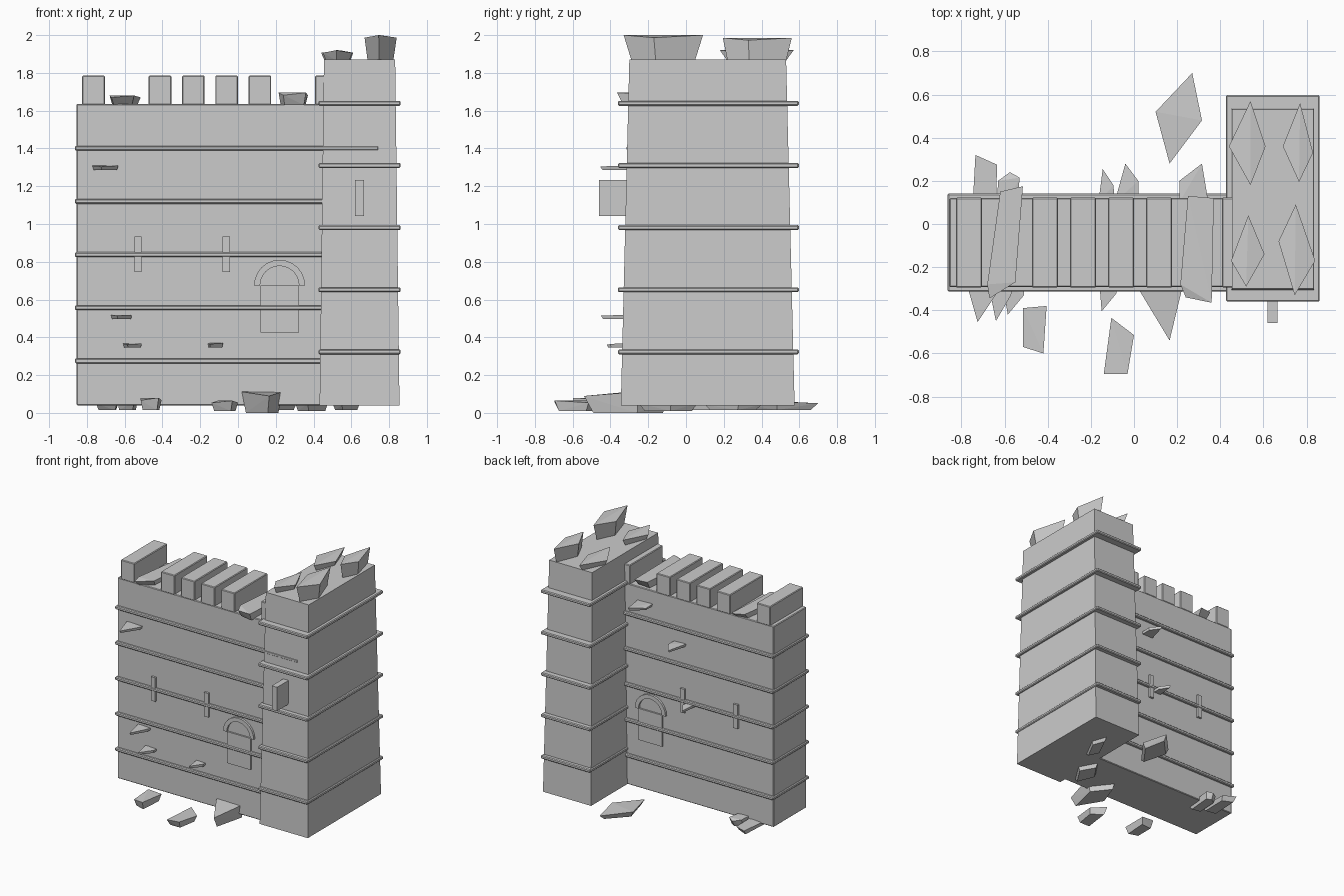
import bpy, bmesh, math
from mathutils import Vector

stone = bpy.data.materials.new("grey_stone")
stone.diffuse_color = (0.6, 0.6, 0.6, 1)


def finish(name, bm, bevel=0):
    bmesh.ops.recalc_face_normals(bm, faces=bm.faces)
    me = bpy.data.meshes.new(name)
    bm.to_mesh(me)
    bm.free()
    me.materials.append(stone)
    ob = bpy.data.objects.new(name, me)
    bpy.context.collection.objects.link(ob)
    if bevel:
        mod = ob.modifiers.new("bevel", 'BEVEL')
        mod.width, mod.segments = bevel, 1
    return ob


def box(name, x, y, z, bevel=0, inset=(0, 0)):
    """Box from ranges; inset narrows the top on each side."""
    bm = bmesh.new()
    bmesh.ops.create_cube(bm, size=1)
    for v in bm.verts:
        top = v.co.z > 0
        ix, iy = inset if top else (0, 0)
        v.co = (x[1] - ix if v.co.x > 0 else x[0] + ix,
                y[1] - iy if v.co.y > 0 else y[0] + iy,
                z[1] if top else z[0])
    return finish(name, bm, bevel)


def rock(name, outline, z0, z1, shrink=0.75, tilt=0.0):
    """Angular chunk: hull of a top outline and a smaller bottom outline."""
    bm = bmesh.new()
    pts = [Vector((px, py, 0)) for px, py in outline]
    mid = sum(pts, Vector()) / len(pts)
    for i, p in enumerate(pts):
        drop = tilt * (z1 - z0) * (i % 2)
        bm.verts.new((p.x, p.y, z1 - drop))
        q = mid + (p - mid) * shrink
        bm.verts.new((q.x, q.y, z0))
    bmesh.ops.convex_hull(bm, input=bm.verts)
    bmesh.ops.dissolve_limit(bm, angle_limit=0.02, verts=bm.verts, edges=bm.edges)
    return finish(name, bm)


# curtain wall, its string courses and battlements
box("wall", (-0.855, 0.735), (-0.293, 0.12), (0.04, 1.635), 0.005)
for i in range(5):
    z = 0.275 + 0.2815 * i
    box(f"wall_band_{i}", (-0.864, 0.745), (-0.314, 0.141), (z - 0.013, z + 0.013), 0.006)
for i in range(8):
    if i in (1, 6):      # two merlons have fallen
        continue
    x = -0.765 + 0.1762 * i
    box(f"merlon_{i}", (x - 0.06, x + 0.06), (-0.295, 0.122), (1.63, 1.785), 0.005)

# tapered tower and its string courses
box("tower", (0.432, 0.855), (-0.345, 0.575), (0.04, 1.87), 0, (0.023, 0.045))
for i in range(5):
    z = 0.323 + 0.329 * i
    box(f"tower_band_{i}", (0.426, 0.861), (-0.36, 0.597), (z - 0.013, z + 0.013), 0.006)

# arrow slits and door run through the wall and show on both sides
for i, x in enumerate((-0.53, -0.0625)):
    box(f"arrow_slit_{i}", (x - 0.019, x + 0.019), (-0.31, 0.137), (0.745, 0.935))
box("tower_slit", (0.619, 0.666), (-0.46, -0.25), (1.043, 1.232))
box("door", (0.118, 0.323), (-0.306, 0.133), (0.425, 0.675))

# half-round door arch
bm = bmesh.new()
N = 12
ring = []
for i in range(N + 1):
    a = math.pi * i / N
    ring.append([bm.verts.new((0.22 + r * math.cos(a), y, 0.675 + r * math.sin(a)))
                 for r, y in ((0.103, -0.31), (0.135, -0.31), (0.135, 0.137), (0.103, 0.137))])
for a, b in zip(ring, ring[1:]):
    for k in range(4):
        bm.faces.new((a[k], a[(k + 1) % 4], b[(k + 1) % 4], b[k]))
bm.faces.new(ring[0])
bm.faces.new(ring[-1])
finish("door_arch", bm)

# fallen merlons lying on the wall walk
rock("fallen_merlon_left", [(-0.62, 0.15), (-0.515, 0.175), (-0.55, -0.27), (-0.67, -0.345), (-0.68, -0.28)],
     1.63, 1.68, 0.8, 0.2)
rock("fallen_merlon_right", [(0.25, 0.13), (0.37, 0.12), (0.36, -0.365), (0.24, -0.34), (0.215, -0.28)],
     1.63, 1.695, 0.85, 0.2)

# broken blocks on the tower roof
rock("roof_block_0", [(0.54, 0.57), (0.61, 0.36), (0.54, 0.18), (0.44, 0.36)], 1.865, 1.92, 0.8, 0.25)
rock("roof_block_1", [(0.77, 0.56), (0.83, 0.33), (0.765, 0.195), (0.69, 0.36)], 1.865, 1.985, 0.85, 0.1)
rock("roof_block_2", [(0.53, 0.04), (0.605, -0.14), (0.52, -0.29), (0.45, -0.17)], 1.865, 1.92, 0.8, 0.25)
rock("roof_block_3", [(0.75, 0.09), (0.84, -0.17), (0.745, -0.33), (0.67, -0.08)], 1.865, 2.0, 0.8, 0.1)

# rubble on the ground
rubble = [
    ([(-0.515, -0.39), (-0.405, -0.38), (-0.42, -0.6), (-0.515, -0.57)], 0.015, 0.08),
    ([(-0.105, -0.435), (0.0, -0.515), (-0.03, -0.695), (-0.14, -0.695)], 0.01, 0.065),
    ([(0.02, -0.3), (0.1, -0.08), (0.235, -0.25), (0.165, -0.54)], 0.0, 0.112),
    ([(0.1, 0.52), (0.27, 0.7), (0.315, 0.48), (0.165, 0.28)], 0.015, 0.06),
    ([(-0.735, 0.32), (-0.635, 0.275), (-0.64, 0.03), (-0.75, 0.05)], 0.015, 0.055),
    ([(-0.63, 0.2), (-0.575, 0.24), (-0.53, 0.215), (-0.55, -0.02), (-0.64, 0.0)], 0.015, 0.07),
    ([(0.3, -0.08), (0.4, 0.06), (0.48, -0.08), (0.37, -0.25)], 0.01, 0.06),
    ([(0.5, 0.2), (0.6, 0.4), (0.645, 0.28), (0.55, 0.1)], 0.015, 0.05),
]
for i, (outline, z0, z1) in enumerate(rubble):
    rock(f"rubble_{i}", outline, z0, z1, 0.8, 0.2)

# thin stone shards sticking out of the wall: outline, height
shards = [
    ([(-0.775, -0.28), (-0.635, -0.28), (-0.635, -0.32), (-0.725, -0.455)], 1.298),
    ([(-0.675, -0.28), (-0.56, -0.28), (-0.57, -0.33), (-0.64, -0.45)], 0.508),
    ([(-0.61, -0.28), (-0.51, -0.28), (-0.51, -0.33), (-0.585, -0.42)], 0.356),
    ([(-0.16, -0.28), (-0.08, -0.28), (-0.08, -0.32), (-0.15, -0.405)], 0.358),
    ([(-0.165, 0.1), (-0.09, 0.1), (-0.095, 0.18), (-0.145, 0.255)], 0.82),
    ([(-0.09, 0.1), (0.02, 0.1), (0.02, 0.2), (-0.04, 0.28)], 1.28),
    ([(0.21, 0.1), (0.345, 0.1), (0.315, 0.28), (0.21, 0.2)], 1.52),
]
for i, (outline, z) in enumerate(shards):
    rock(f"wall_shard_{i}", outline, z - 0.011, z + 0.011, 0.9, 0.2)
